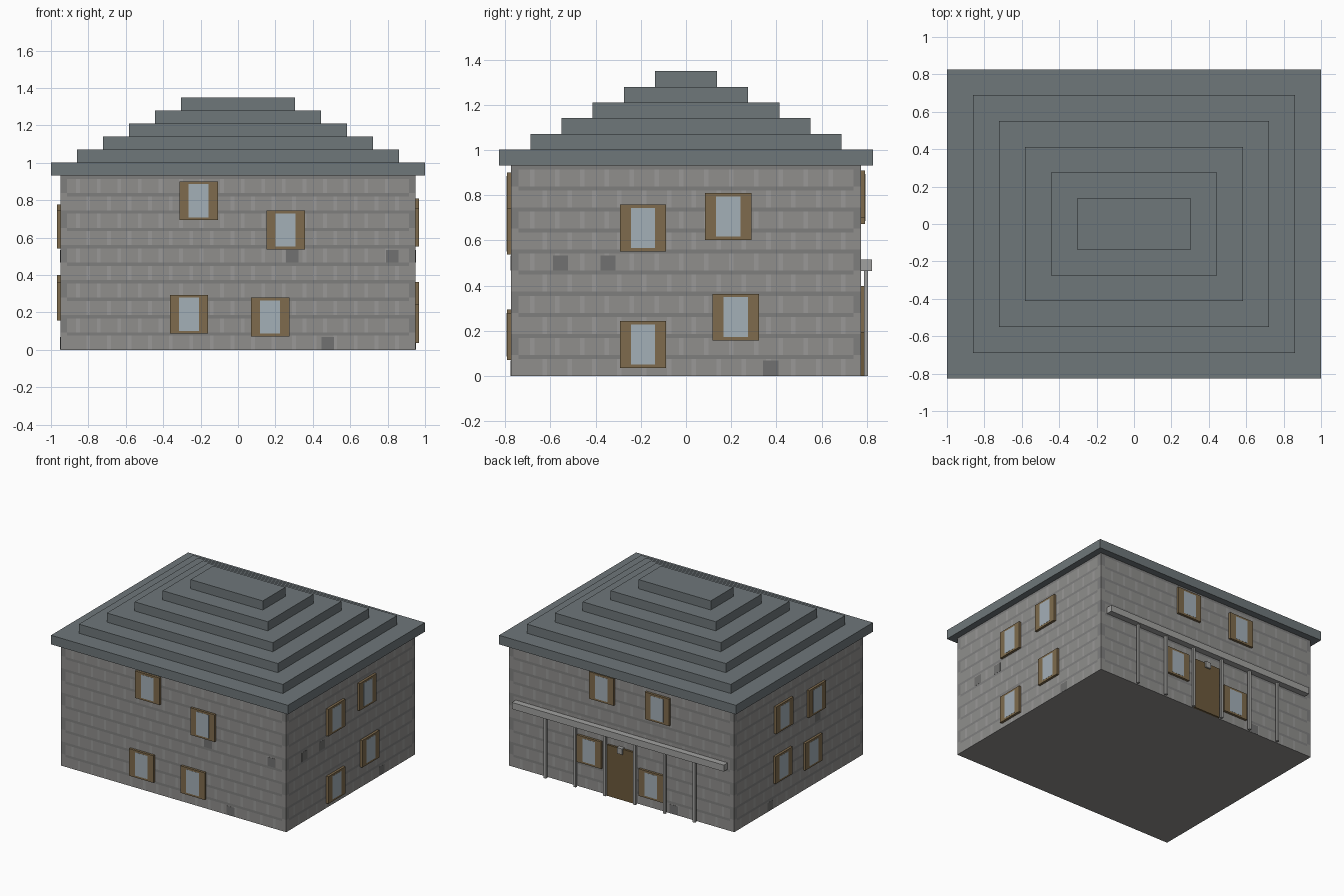
import bpy, bmesh

if "Cube" in bpy.data.objects:
    bpy.data.objects.remove(bpy.data.objects["Cube"])

HX, HY, HZ = 0.95, 0.775, 0.932          # wall half sizes and wall height


def material(name, rgb):
    m = bpy.data.materials.new(name)
    m.diffuse_color = (*[(c / 255) ** 2.2 for c in rgb], 1)
    m.use_nodes = True
    m.node_tree.nodes["Principled BSDF"].inputs["Base Color"].default_value = m.diffuse_color
    return m


STONE = material("stone", (142, 141, 139))
COURSE = material("stone_course", (126, 126, 125))
JOINT = material("stone_joint", (152, 151, 150))
DARK = material("dark_stone", (113, 113, 112))
SLATE = material("slate", (110, 118, 121))
WOOD = material("wood", (126, 107, 78))
DOOR = material("door_wood", (108, 90, 62))
GLASS = material("glass", (162, 174, 182))
TRIM = material("pale_stone", (160, 160, 158))


def finish(name, bm, mats):
    me = bpy.data.meshes.new(name)
    bm.to_mesh(me)
    bm.free()
    for m in mats:
        me.materials.append(m)
    ob = bpy.data.objects.new(name, me)
    bpy.context.collection.objects.link(ob)
    return ob


def box(name, lo, hi, mat):
    bm = bmesh.new()
    bmesh.ops.create_cube(bm, size=1)
    for v in bm.verts:
        v.co = [a + (b - a) * (c + 0.5) for a, b, c in zip(lo, hi, v.co)]
    return finish(name, bm, [mat])


def on_wall(side, u, z, d):
    """Point on a wall: u runs along x or y, d is the distance out of the wall."""
    return {"front": (u, -HY - d, z), "back": (u, HY + d, z),
            "right": (HX + d, u, z), "left": (-HX - d, u, z)}[side]


def wall_box(name, side, u, z, w, h, d0, d1, mat):
    a = on_wall(side, u - w / 2, z - h / 2, d0)
    b = on_wall(side, u + w / 2, z + h / 2, d1)
    return box(name, [min(p) for p in zip(a, b)], [max(p) for p in zip(a, b)], mat)


# Walls: flat faces divided into coloured courses, joints and corner stones
bm = bmesh.new()


def quad(pts, mat, flip=False):
    f = bm.faces.new([bm.verts.new(p) for p in (reversed(pts) if flip else pts)])
    f.material_index = mat


ROWS, GAP = 10, 0.018
for side, half in (("front", HX), ("right", HY), ("back", HX), ("left", HY)):
    flip = side in ("back", "left")

    def patch(u0, u1, z0, z1, mat):
        quad([on_wall(side, u, z, 0) for u, z in
              ((u0, z0), (u1, z0), (u1, z1), (u0, z1))], mat, flip)

    for r in range(ROWS):
        z0, z1 = HZ * r / ROWS, HZ * (r + 1) / ROWS
        inner = half - 0.035
        for s in (-1, 1):
            a, b = sorted((s * half, s * inner))
            patch(a, b, z0, z1, 1 if r % 2 else 0)
        patch(-inner, inner, z1 - GAP, z1, 1)
        u = -inner
        nxt = -inner + (0.05 if r % 2 else 0.105)
        while nxt + 0.02 < inner:
            patch(u, nxt, z0, z1 - GAP, 0)
            patch(nxt, nxt + 0.02, z0, z1 - GAP, 2)
            u, nxt = nxt + 0.02, nxt + 0.11
        patch(u, inner, z0, z1 - GAP, 0)
ring = [(-HX, -HY), (HX, -HY), (HX, HY), (-HX, HY)]
quad([(x, y, 0) for x, y in ring], 0, True)
quad([(x, y, HZ) for x, y in ring], 0)
bmesh.ops.remove_doubles(bm, verts=bm.verts, dist=1e-5)
finish("walls", bm, [STONE, COURSE, JOINT])

# Stepped roof
for i in range(6):
    hx, hy = 1.0 - 0.139 * i, 0.827 - 0.138 * i
    z = HZ + 0.0695 * i
    box(f"roof_step_{i + 1}", (-hx, -hy, z), (hx, hy, z + 0.0695), SLATE)

# Windows: wooden frame block with glass on its face
WINDOWS = {
    "front": [(-0.21, 0.797), (0.255, 0.64), (-0.262, 0.19), (0.172, 0.175)],
    "right": [(-0.19, 0.655), (0.187, 0.706), (-0.19, 0.14), (0.22, 0.26)],
    "back": [(0.16, 0.805), (-0.31, 0.775), (0.265, 0.295), (-0.257, 0.175)],
    "left": [(0.19, 0.672), (-0.205, 0.645), (0.20, 0.295), (-0.16, 0.26)],
}
for side, spots in WINDOWS.items():
    for i, (u, z) in enumerate(spots):
        wall_box(f"{side}_window_frame_{i + 1}", side, u, z, 0.205, 0.207, 0, 0.018, WOOD)
        wall_box(f"{side}_window_glass_{i + 1}", side, u, z, 0.107, 0.177, 0.017, 0.019, GLASS)

# Scattered dark stones
STONES = {
    "front": [(0.29, 0.5), (0.825, 0.5), (0.48, 0.035)],
    "right": [(-0.555, 0.5), (-0.345, 0.5), (0.375, 0.035)],
    "back": [(-0.44, 0.035)],
    "left": [(-0.23, 0.5), (0.34, 0.035)],
}
for side, spots in STONES.items():
    for i, (u, z) in enumerate(spots):
        wall_box(f"{side}_dark_stone_{i + 1}", side, u, z, 0.068, 0.068, 0, 0.001, DARK)

# Entrance at the back: door, keystone, beam and thin posts
wall_box("door", "back", 0, 0.195, 0.225, 0.39, 0, 0.016, DOOR)
wall_box("keystone", "back", 0, 0.375, 0.045, 0.045, 0, 0.028, TRIM)
wall_box("porch_beam", "back", 0, 0.49, 1.79, 0.05, 0, 0.047, TRIM)
for i in range(6):
    wall_box(f"porch_post_{i + 1}", "back", -0.63 + 0.252 * i, 0.233, 0.019, 0.466,
             0.012, 0.03, TRIM)
